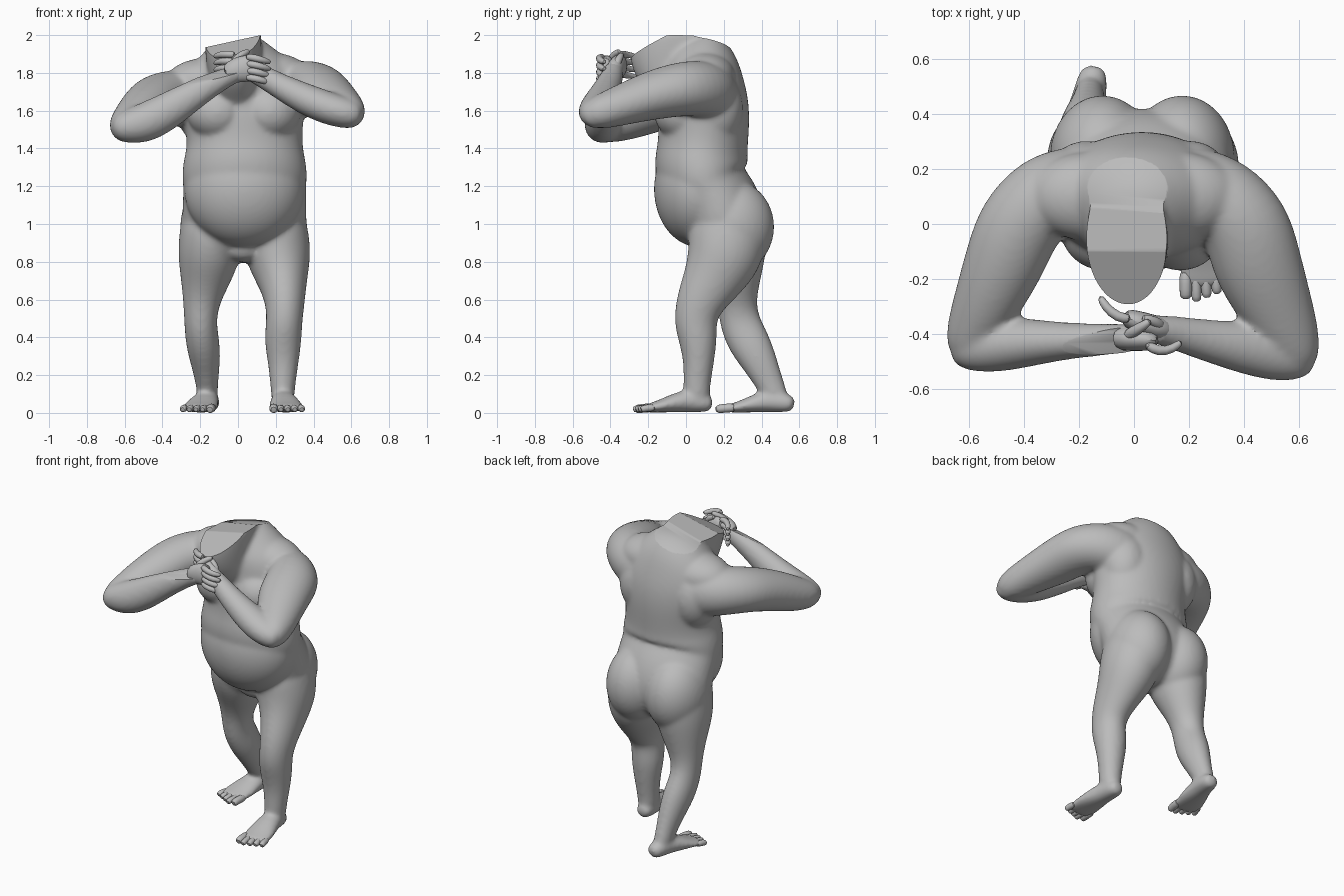
import bpy, bmesh, math
from mathutils import Vector, Matrix

cube = bpy.data.objects.get("Cube")
if cube:
    bpy.data.objects.remove(cube, do_unlink=True)

X, Z = Vector((1, 0, 0)), Vector((0, 0, 1))
SWELL = 1.03  # makes up for the shrinking caused by subdivision

clay = bpy.data.materials.new("clay_grey")
clay.use_nodes = True
clay.diffuse_color = (0.5, 0.5, 0.5, 1)
clay.node_tree.nodes["Principled BSDF"].inputs["Base Color"].default_value = (0.5, 0.5, 0.5, 1)


def tube(bm, rings, ref, segs=16):
    """Loft ellipses (x, y, z, radius along ref, radius across) along a path."""
    pts = [Vector(r[:3]) for r in rings]
    loops = []
    for i, r in enumerate(rings):
        t = (pts[min(i + 1, len(pts) - 1)] - pts[max(i - 1, 0)]).normalized()
        a = (ref - t * ref.dot(t)).normalized() * SWELL
        b = t.cross(a)
        loops.append([bm.verts.new(pts[i] + a * r[3] * math.cos(k * math.tau / segs)
                                   + b * r[4] * math.sin(k * math.tau / segs)) for k in range(segs)])
    for lo, hi in zip(loops, loops[1:]):
        for k in range(segs):
            n = (k + 1) % segs
            bm.faces.new((lo[k], lo[n], hi[n], hi[k]))
    bm.faces.new(loops[0][::-1])
    bm.faces.new(loops[-1])


def ball(bm, centre, radii):
    bmesh.ops.create_uvsphere(bm, u_segments=20, v_segments=14, radius=1,
                              matrix=Matrix.Translation(centre) @ Matrix.Diagonal((*radii, 1)))


def finish(bm, name, levels=1):
    bmesh.ops.recalc_face_normals(bm, faces=bm.faces)
    mesh = bpy.data.meshes.new(name)
    bm.to_mesh(mesh)
    bm.free()
    mesh.materials.append(clay)
    ob = bpy.data.objects.new(name, mesh)
    bpy.context.collection.objects.link(ob)
    mod = ob.modifiers.new("round", 'SUBSURF')
    mod.levels = mod.render_levels = levels
    return ob


def smooth(ob, angle):
    bpy.ops.object.select_all(action='DESELECT')
    ob.select_set(True)
    bpy.context.view_layer.objects.active = ob
    bpy.ops.object.shade_smooth_by_angle(angle=math.radians(angle))


body = bmesh.new()

# Torso, from crotch to shoulders
tube(body, [(.03, .18, .80, .07, .08), (.03, .20, .87, .20, .16), (.03, .21, .94, .30, .205),
            (.033, .20, 1.02, .325, .225), (.035, .165, 1.12, .32, .22), (.035, .11, 1.205, .318, .207),
            (.035, .085, 1.25, .325, .24), (.035, .08, 1.33, .318, .243), (.035, .085, 1.38, .305, .235),
            (.035, .092, 1.46, .298, .233), (.03, .095, 1.56, .315, .237), (.02, .095, 1.66, .33, .23),
            (.01, .085, 1.75, .32, .215), (.0, .07, 1.84, .26, .20), (-.01, .05, 1.91, .18, .168),
            (-.02, .02, 1.97, .11, .15)], X, 24)
# Belly and the fold under it
ball(body, (.033, .07, 1.185), (.325, .245, .31))
ball(body, (.03, .14, .87), (.11, .10, .075))
# Chest muscles, buttocks, shoulder blades and shoulder slopes
for s in (-1, 1):
    ball(body, (.03 + .138 * s, -.01, 1.59), (.165, .163, .15))
    ball(body, (.03 + .145 * s, .24, .985), (.195, .232, .25))
    ball(body, (.015 + .19 * s, .15, 1.61), (.15, .155, .20))
    ball(body, (.16 * s, .10, 1.765 + .015 * s), (.23, .165, .13))
# Neck bowed forward
tube(body, [(.0, .06, 1.68, .18, .19), (-.01, .01, 1.765, .15, .20), (-.02, -.035, 1.83, .14, .235),
            (-.025, -.05, 1.90, .148, .25), (-.025, -.055, 1.97, .148, .24), (-.025, -.055, 2.06, .145, .23)], X)

# Left leg, placed forward
tube(body, [(.19, .21, 1.09, .13, .15), (.195, .215, 1.02, .162, .19), (.205, .22, .94, .168, .205),
            (.213, .205, .82, .174, .20), (.237, .14, .70, .130, .157), (.25, .068, .58, .102, .125),
            (.245, .047, .48, .094, .113), (.237, .065, .38, .099, .10), (.24, .068, .25, .078, .077),
            (.237, .055, .13, .064, .07), (.237, .06, .04, .058, .068)], X)
# Right leg, placed back
tube(body, [(-.13, .21, 1.09, .13, .15), (-.135, .215, 1.02, .162, .19), (-.142, .225, .94, .168, .205),
            (-.155, .24, .82, .164, .185), (-.175, .26, .70, .130, .137), (-.195, .27, .58, .094, .10),
            (-.20, .285, .47, .084, .108), (-.185, .34, .36, .09, .112), (-.17, .40, .25, .075, .09),
            (-.163, .455, .13, .054, .07), (-.16, .495, .05, .055, .06)], X)

# Upper arms, starting at the shoulder blades
tube(body, [(.06, .18, 1.64, .13, .10), (.20, .15, 1.68, .155, .14), (.32, .10, 1.715, .15, .155),
            (.41, .0, 1.72, .145, .163), (.447, -.15, 1.69, .133, .163), (.505, -.28, 1.65, .115, .14),
            (.56, -.40, 1.61, .10, .115), (.597, -.48, 1.585, .085, .085), (.615, -.53, 1.575, .05, .05)], Z)
tube(body, [(-.06, .18, 1.62, .13, .10), (-.20, .15, 1.65, .155, .14), (-.32, .11, 1.67, .15, .155),
            (-.42, .0, 1.665, .137, .155), (-.467, -.13, 1.63, .13, .147), (-.527, -.27, 1.575, .12, .125),
            (-.577, -.38, 1.53, .10, .105), (-.605, -.45, 1.51, .082, .082), (-.615, -.49, 1.50, .05, .05)], Z)
# Forearms
tube(body, [(.655, -.465, 1.575, .055, .065), (.60, -.475, 1.58, .08, .095), (.50, -.465, 1.605, .087, .105),
            (.38, -.445, 1.65, .085, .092), (.25, -.42, 1.715, .07, .073), (.15, -.395, 1.77, .06, .062),
            (.09, -.385, 1.805, .058, .052), (.02, -.365, 1.835, .055, .045)], Z)
tube(body, [(-.66, -.425, 1.51, .055, .065), (-.61, -.44, 1.51, .085, .095), (-.50, -.44, 1.53, .107, .10),
            (-.38, -.43, 1.592, .10, .087), (-.25, -.425, 1.675, .08, .066), (-.12, -.42, 1.75, .062, .058),
            (-.05, -.415, 1.79, .059, .054), (.03, -.415, 1.825, .055, .048)], Z)

# Feet
for s, dx, dy, turn in ((1, .237, .057, 3), (-1, -.157, .492, -10)):
    place = Matrix.Translation((dx, dy, 0)) @ Matrix.Rotation(math.radians(turn), 4, 'Z')

    def spot(x, y, z, *r):
        return (*(place @ Vector((x * s, y, z))), *r)

    tube(body, [spot(0, .085, .042, .036, .034), spot(0, .045, .052, .056, .05), spot(0, -.05, .066, .064, .062),
                spot(.004, -.13, .05, .082, .048), spot(.008, -.21, .032, .093, .03),
                spot(.010, -.265, .024, .091, .022), spot(.010, -.29, .02, .08, .016)], X)
    # Toes, big toe on the inner side
    toes = bmesh.new()
    for i in range(5):
        x, r = -.062 + .036 * i, .025 if i == 0 else .02
        tip = -.337 + .012 * abs(i - 1)
        tube(toes, [spot(x, -.22, .027, r, r), spot(x, -.27, .026, r, r),
                    spot(x * 1.05, tip + .012, .021, r, r), spot(x * 1.05, tip, .016, r * .7, r * .7)], X, 8)
    smooth(finish(toes, "left_toes" if s > 0 else "right_toes"), 50)

# Fuse the body into one skin
raw = finish(body, "body", 2)
fuse = raw.modifiers.new("fuse", 'REMESH')
fuse.mode, fuse.voxel_size = 'VOXEL', .012
relax = raw.modifiers.new("relax", 'SMOOTH')
relax.factor, relax.iterations = .5, 12
skin = bpy.data.meshes.new_from_object(raw.evaluated_get(bpy.context.evaluated_depsgraph_get()))
raw.modifiers.clear()

# Slice the neck with flat cuts: top, falling to the front, falling to the back
bm = bmesh.new()
bm.from_mesh(skin)
for point, normal in (((-.025, 0, 1.968), (-.22, 0, 1)), ((-.025, -.1, 1.968), (-.22, -.48, 1)),
                      ((-.025, .05, 1.968), (-.2, .25, 1))):
    cut = bmesh.ops.bisect_plane(bm, geom=bm.verts[:] + bm.edges[:] + bm.faces[:], plane_co=point,
                                 plane_no=normal, clear_outer=True)
    rim = [e for e in cut["geom_cut"] if isinstance(e, bmesh.types.BMEdge)]
    bmesh.ops.holes_fill(bm, edges=rim, sides=0)
bm.to_mesh(skin)
bm.free()
raw.data = skin
skin.materials.clear()
skin.materials.append(clay)
smooth(raw, 50)

# Clasped hands
right = bmesh.new()
tube(right, [(-.07, -.415, 1.785, .055, .045), (-.01, -.415, 1.815, .066, .046), (.05, -.42, 1.825, .074, .042),
             (.09, -.425, 1.825, .066, .03)], Z, 12)
left = bmesh.new()
tube(left, [(.13, -.39, 1.785, .055, .045), (.07, -.375, 1.82, .064, .045), (.0, -.35, 1.84, .066, .04),
            (-.04, -.335, 1.845, .058, .028)], Z, 12)
for i in range(4):
    z = 1.885 - .036 * i
    tube(right, [(.04, -.435, z, .02, .02), (.09, -.465, z - .005, .02, .02),
                 (.14, -.455, z - .02, .018, .018), (.175, -.425, z - .03, .013, .013)], Z, 8)
    tube(left, [(-.01, -.345, z + .01, .02, .02), (-.06, -.34, z + .015, .02, .02),
                (-.105, -.30, z + .01, .018, .018), (-.125, -.26, z, .013, .013)], Z, 8)
# Thumbs
tube(right, [(-.03, -.41, 1.84, .024, .024), (.0, -.39, 1.885, .022, .022), (.04, -.365, 1.91, .018, .018),
             (.06, -.35, 1.915, .012, .012)], X, 8)
tube(left, [(.10, -.38, 1.82, .024, .024), (.09, -.36, 1.865, .022, .022), (.05, -.345, 1.89, .018, .018),
            (.03, -.34, 1.90, .012, .012)], X, 8)
smooth(finish(right, "right_hand"), 50)
smooth(finish(left, "left_hand"), 50)
